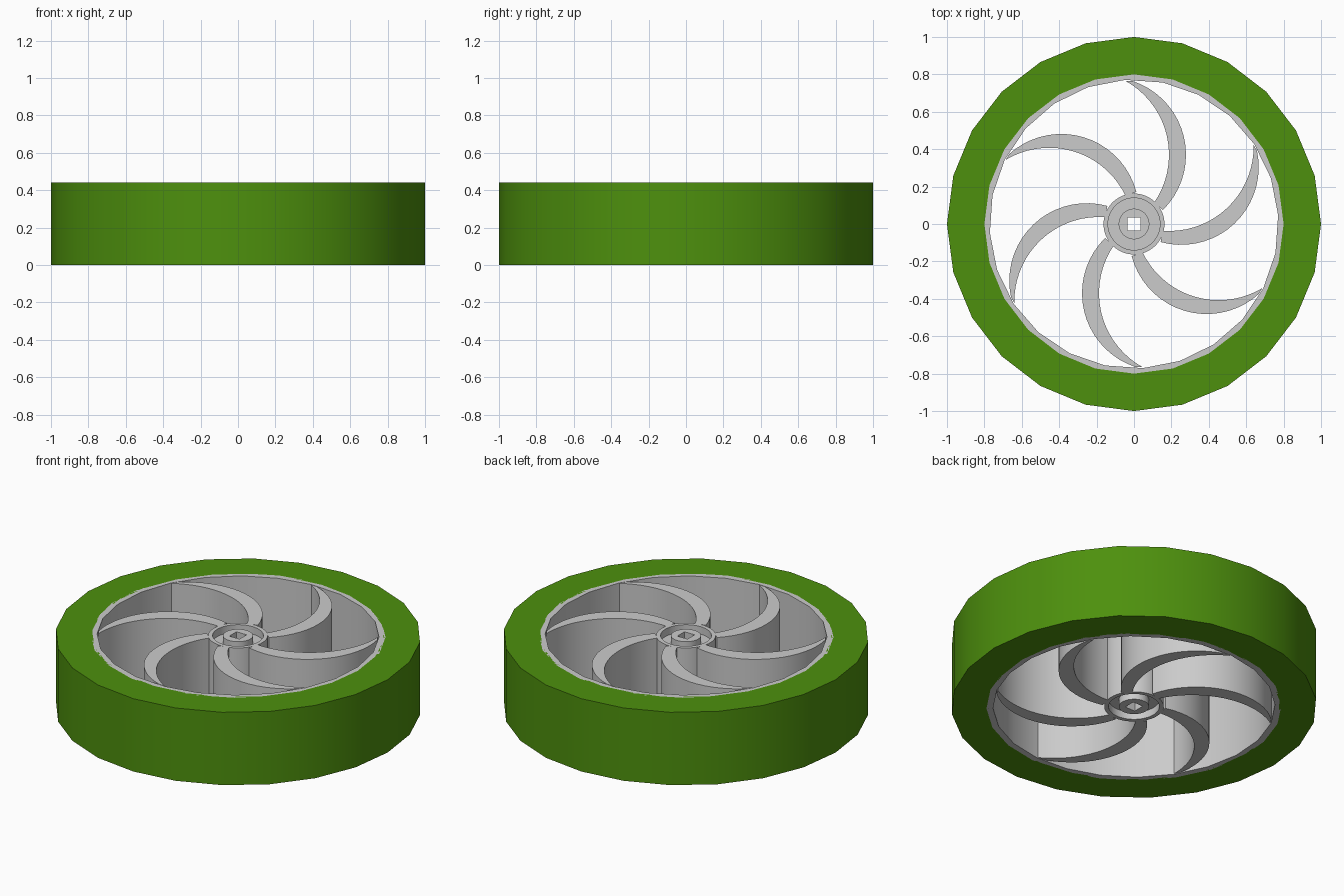
import bpy, bmesh
from math import sin, cos, atan2, radians, pi, sqrt

if "Cube" in bpy.data.objects:
    bpy.data.objects.remove(bpy.data.objects["Cube"])

H = 0.44  # wheel width


def finish(name, bm, mat=None):
    bmesh.ops.recalc_face_normals(bm, faces=bm.faces)
    mesh = bpy.data.meshes.new(name)
    bm.to_mesh(mesh)
    bm.free()
    ob = bpy.data.objects.new(name, mesh)
    bpy.context.collection.objects.link(ob)
    if mat:
        mesh.materials.append(mat)
    bpy.ops.object.select_all(action='DESELECT')
    ob.select_set(True)
    bpy.context.view_layer.objects.active = ob
    bpy.ops.object.shade_smooth_by_angle(angle=radians(30))
    return ob


def revolve(name, profile, sides, offset=0.0, square=None, mat=None):
    """Revolve a closed (r, z) profile; r = None follows a square hole."""
    bm = bmesh.new()
    loops = []
    for i in range(sides):
        a = offset + 2 * pi * i / sides
        c, s = cos(a), sin(a)
        loop = []
        for r, z in profile:
            if r is None:
                r = square / max(abs(c), abs(s))
            loop.append(bm.verts.new((r * c, r * s, z)))
        loops.append(loop)
    n = len(profile)
    for i in range(sides):
        p, q = loops[i], loops[(i + 1) % sides]
        for j in range(n):
            k = (j + 1) % n
            bm.faces.new((p[j], q[j], q[k], p[k]))
    return finish(name, bm, mat)


def arc(cx, cy, p, q, steps):
    """Points on a circle about (cx, cy) from height p to height q, right side."""
    r = p[0]
    a0 = atan2(p[1] - cy, sqrt(r * r - (p[1] - cy) ** 2))
    a1 = atan2(q - cy, sqrt(r * r - (q - cy) ** 2))
    return [(cx + r * cos(a0 + (a1 - a0) * t / steps),
             cy + r * sin(a0 + (a1 - a0) * t / steps)) for t in range(steps + 1)]


green = bpy.data.materials.new("tire_green")
green.diffuse_color = (0.075, 0.28, 0.004, 1)
green.use_nodes = True
green.node_tree.nodes["Principled BSDF"].inputs["Base Color"].default_value = green.diffuse_color

# Low-poly tire band
revolve("tire", [(0.80, 0), (1, 0), (1, H), (0.80, H)], 24, mat=green)

# Thin rim, turned slightly against the tire
revolve("rim", [(0.772, 0), (0.808, 0), (0.808, H), (0.772, H)], 24, radians(3.5))

# Hub with grooved faces and a square axle hole
G = 0.045
revolve("hub", [(None, 0), (0.082, 0), (0.082, G), (0.139, G), (0.139, 0), (0.163, 0),
                (0.163, H), (0.139, H), (0.139, H - G), (0.082, H - G), (0.082, H), (None, H)],
        48, square=0.034)

# Six swept crescent spokes
outer = arc(-0.137, 0.37, (0.415, 0.075), 0.765, 18)
inner = arc(-0.265, 0.37, (0.452, 0.115), 0.765, 18)
for k in range(6):
    bm = bmesh.new()
    ca, sa = cos(k * pi / 3), sin(k * pi / 3)

    def column(pt):
        x, y = pt[0] * ca - pt[1] * sa, pt[0] * sa + pt[1] * ca
        return bm.verts.new((x, y, 0)), bm.verts.new((x, y, H))

    o = [column(p) for p in outer]
    n = [column(p) for p in inner]
    for i in range(len(o) - 1):
        bm.faces.new((o[i][0], o[i + 1][0], o[i + 1][1], o[i][1]))
        bm.faces.new((n[i][0], n[i][1], n[i + 1][1], n[i + 1][0]))
        for z in (0, 1):
            bm.faces.new((o[i][z], n[i][z], n[i + 1][z], o[i + 1][z]))
    for i in (0, -1):
        bm.faces.new((o[i][0], o[i][1], n[i][1], n[i][0]))
    finish(f"spoke_{k + 1}", bm)
